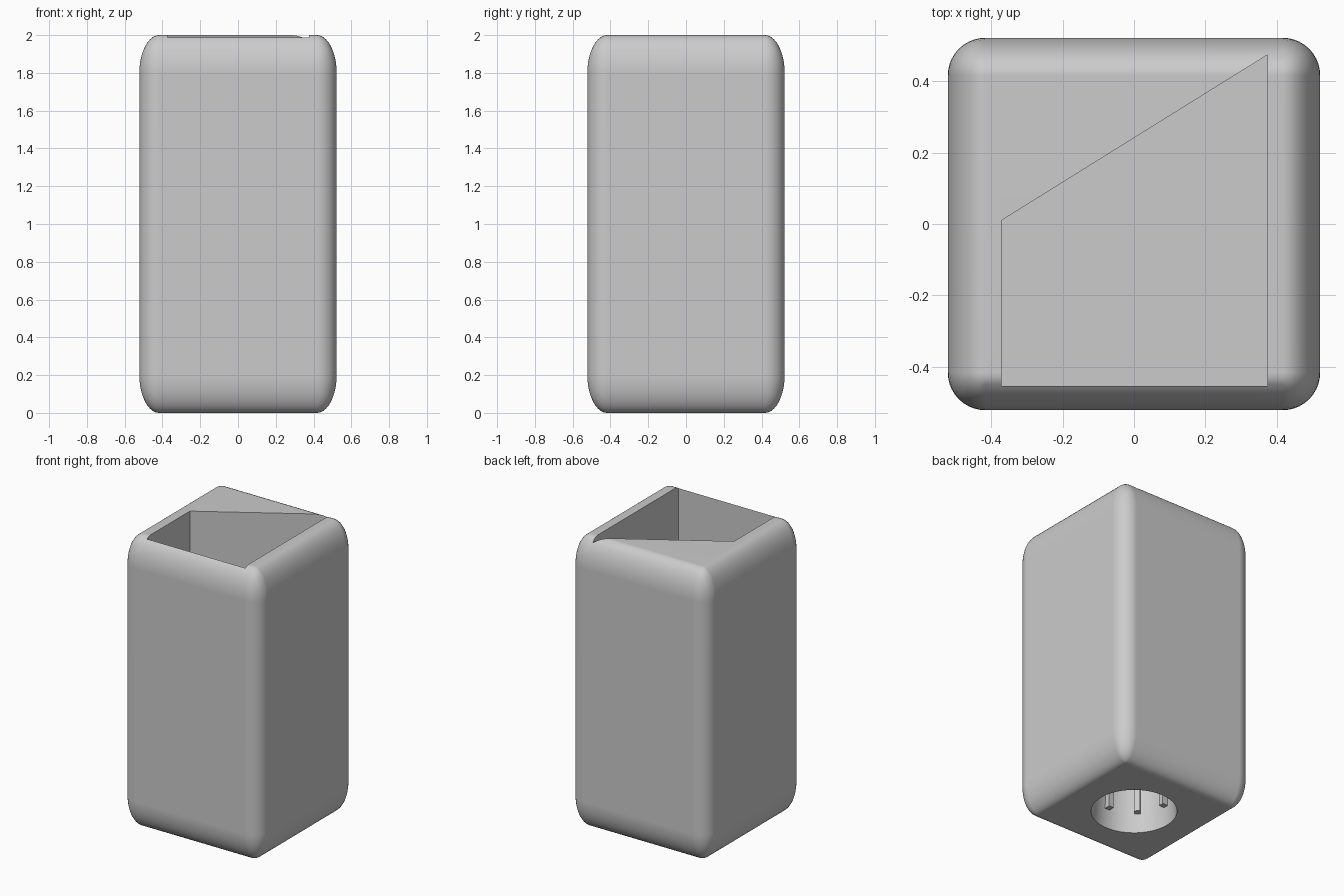
import bpy
import bmesh
import math
from mathutils import Matrix

if "Cube" in bpy.data.objects:
    bpy.data.objects.remove(bpy.data.objects["Cube"], do_unlink=True)

WIDTH, HEIGHT = 1.045, 2.0
ROUNDING = 0.105
FLOOR = 0.5          # floor of the upper compartment
RECESS_DEPTH = 0.36  # depth of the round socket underneath

grey = bpy.data.materials.new("light_grey")
grey.use_nodes = True
colour = (0.6, 0.6, 0.6, 1)
grey.diffuse_color = colour
grey.node_tree.nodes["Principled BSDF"].inputs["Base Color"].default_value = colour


def make_object(name, bm):
    bmesh.ops.recalc_face_normals(bm, faces=bm.faces)
    mesh = bpy.data.meshes.new(name)
    bm.to_mesh(mesh)
    bm.free()
    mesh.materials.append(grey)
    obj = bpy.data.objects.new(name, mesh)
    bpy.context.collection.objects.link(obj)
    return obj


def activate(obj):
    bpy.ops.object.select_all(action="DESELECT")
    obj.select_set(True)
    bpy.context.view_layer.objects.active = obj


def cut(target, cutter):
    cutter.hide_render = True
    mod = target.modifiers.new("cut", "BOOLEAN")
    mod.operation = "DIFFERENCE"
    mod.solver = "EXACT"
    mod.object = cutter
    activate(target)
    bpy.ops.object.modifier_apply(modifier=mod.name)
    bpy.data.objects.remove(cutter, do_unlink=True)


# Rounded body: bevelled cube stretched upward, giving tall elliptical edges
bm = bmesh.new()
bmesh.ops.create_cube(bm, size=WIDTH)
bmesh.ops.bevel(bm, geom=bm.edges[:], offset=ROUNDING, segments=10,
                profile=0.5, affect="EDGES")
bmesh.ops.scale(bm, vec=(1, 1, HEIGHT / WIDTH), verts=bm.verts)
bmesh.ops.translate(bm, vec=(0, 0, HEIGHT / 2), verts=bm.verts)
body = make_object("holder_body", bm)

# Slanted compartment open at the top
bm = bmesh.new()
outline = [(-0.372, -0.455), (0.375, -0.455), (0.375, 0.475), (-0.372, 0.01)]
face = bm.faces.new([bm.verts.new((x, y, FLOOR)) for x, y in outline])
result = bmesh.ops.extrude_face_region(bm, geom=[face])
raised = [v for v in result["geom"] if isinstance(v, bmesh.types.BMVert)]
bmesh.ops.translate(bm, vec=(0, 0, HEIGHT), verts=raised)
cut(body, make_object("compartment_cutter", bm))

# Slightly tapered round socket underneath
bm = bmesh.new()
bottom = -0.1
taper = 0.06
bmesh.ops.create_cone(bm, cap_ends=True, segments=64,
                      radius1=0.267 - taper * bottom,
                      radius2=0.267 - taper * RECESS_DEPTH,
                      depth=RECESS_DEPTH - bottom,
                      matrix=Matrix.Translation((0, 0, (RECESS_DEPTH + bottom) / 2)))
cut(body, make_object("socket_cutter", bm))

activate(body)
bpy.ops.object.shade_smooth_by_angle(angle=math.radians(30))
normals = body.modifiers.new("flat_sides", "WEIGHTED_NORMAL")
normals.keep_sharp = True

# Ring of short vertical ribs inside the socket
RIBS = 8
rib_bottom, rib_top = 0.13, RECESS_DEPTH + 0.01
for i in range(RIBS):
    bm = bmesh.new()
    bmesh.ops.create_cube(bm, size=1)
    bmesh.ops.scale(bm, vec=(0.05, 0.036, rib_top - rib_bottom), verts=bm.verts)
    bmesh.ops.translate(bm, vec=(0.243, 0, (rib_top + rib_bottom) / 2), verts=bm.verts)
    bmesh.ops.rotate(bm, cent=(0, 0, 0), verts=bm.verts,
                     matrix=Matrix.Rotation(i * math.tau / RIBS, 3, "Z"))
    make_object(f"socket_rib_{i + 1}", bm)
